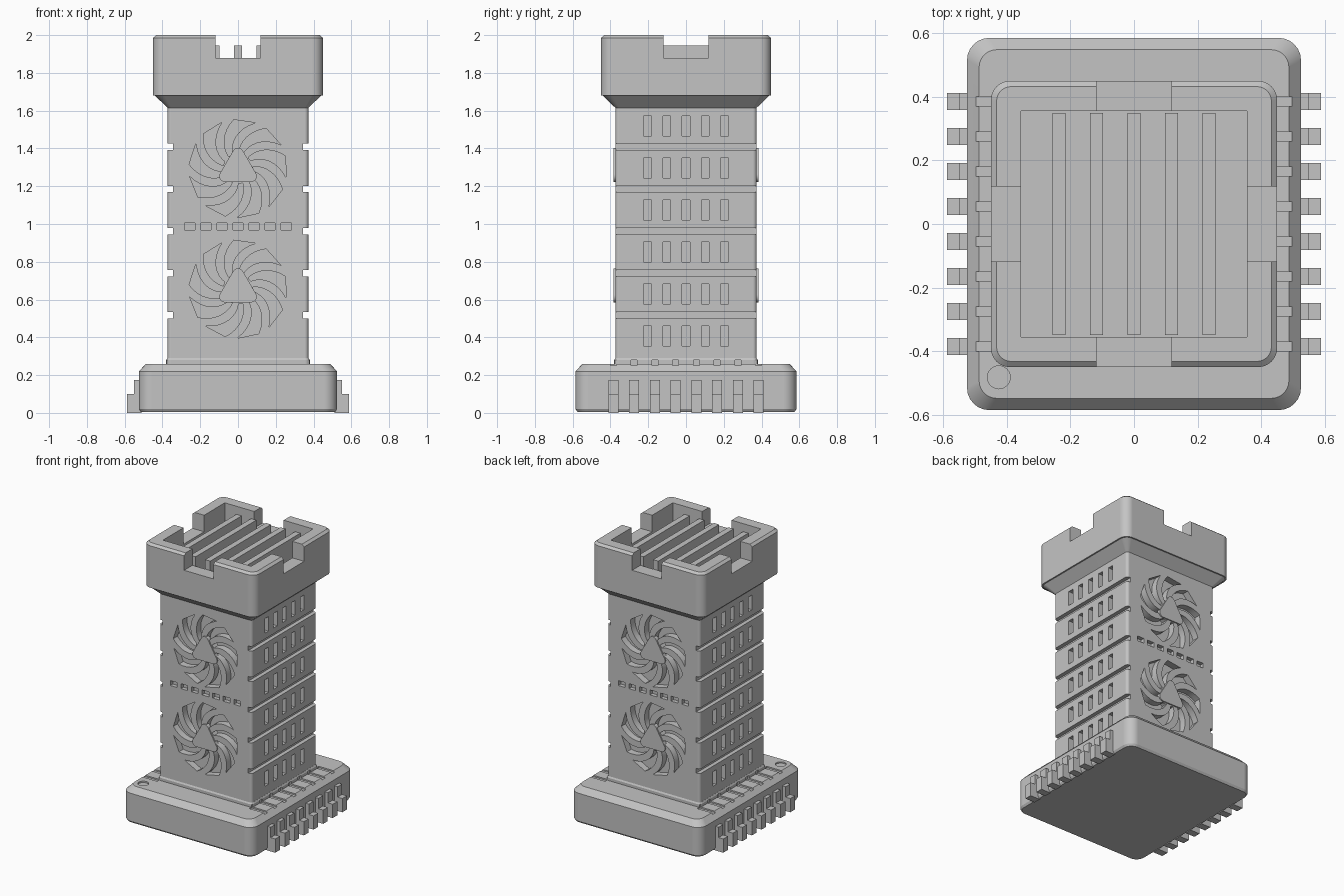
import bpy, bmesh, math
from mathutils import Matrix, Vector

if "Cube" in bpy.data.objects:
    bpy.data.objects.remove(bpy.data.objects["Cube"])

grey = bpy.data.materials.new("plain grey")
grey.diffuse_color = (0.55, 0.55, 0.55, 1)
grey.use_nodes = True
grey.node_tree.nodes["Principled BSDF"].inputs["Base Color"].default_value = grey.diffuse_color


def to_object(name, bm):
    bmesh.ops.recalc_face_normals(bm, faces=bm.faces)
    me = bpy.data.meshes.new(name)
    bm.to_mesh(me)
    bm.free()
    me.materials.append(grey)
    ob = bpy.data.objects.new(name, me)
    bpy.context.collection.objects.link(ob)
    return ob


def prism(bm, pts, vec):
    """Extrude a closed outline of 3D points along vec."""
    a = [bm.verts.new(p) for p in pts]
    b = [bm.verts.new(Vector(p) + Vector(vec)) for p in pts]
    n = len(a)
    bm.faces.new(a)
    bm.faces.new(b[::-1])
    for i in range(n):
        j = (i + 1) % n
        bm.faces.new((a[i], b[i], b[j], a[j]))
    return a + b


def box(bm, x0, x1, y0, y1, z0, z1):
    return prism(bm, [(x0, y0, z0), (x1, y0, z0), (x1, y1, z0), (x0, y1, z0)], (0, 0, z1 - z0))


def add_half_turn(bm):
    """Repeat everything turned 180 degrees about the vertical axis."""
    dup = bmesh.ops.duplicate(bm, geom=bm.verts[:] + bm.edges[:] + bm.faces[:])
    verts = [v for v in dup["geom"] if isinstance(v, bmesh.types.BMVert)]
    bmesh.ops.rotate(bm, verts=verts, matrix=Matrix.Rotation(math.pi, 3, 'Z'))


def loft(name, layers, seg=6):
    """Stack rounded rectangles given as (half x, half y, corner radius, z)."""
    bm = bmesh.new()
    rings = []
    for hx, hy, r, z in layers:
        ring = []
        for k, (sx, sy) in enumerate(((1, 1), (-1, 1), (-1, -1), (1, -1))):
            for i in range(seg + 1):
                t = math.pi / 2 * (k + i / seg)
                ring.append(bm.verts.new((sx * (hx - r) + r * math.cos(t),
                                          sy * (hy - r) + r * math.sin(t), z)))
        rings.append(ring)
    for a, b in zip(rings, rings[1:]):
        for i in range(len(a)):
            j = (i + 1) % len(a)
            bm.faces.new((a[i], a[j], b[j], b[i]))
    bm.faces.new(rings[0][::-1])
    bm.faces.new(rings[-1])
    return to_object(name, bm)


def cut(ob, bm):
    """Subtract a cutter mesh from the object."""
    cutter = to_object("cutter", bm)
    cutter.hide_render = True
    mod = ob.modifiers.new("cut", 'BOOLEAN')
    mod.operation, mod.solver, mod.object = 'DIFFERENCE', 'EXACT', cutter
    dg = bpy.context.evaluated_depsgraph_get()
    me = bpy.data.meshes.new_from_object(ob.evaluated_get(dg))
    ob.modifiers.clear()
    ob.data = me
    bpy.data.objects.remove(cutter)


def smooth(ob):
    bpy.ops.object.select_all(action='DESELECT')
    ob.select_set(True)
    bpy.context.view_layer.objects.active = ob
    bpy.ops.object.shade_smooth_by_angle(angle=math.radians(25))
    ob.modifiers.new("even shading", 'WEIGHTED_NORMAL').keep_sharp = True


PIN_Y = [(i - 3.5) * 0.11 for i in range(8)]
FAN_Z = (1.293, 0.655)

# Base block with a stepped plinth
base = loft("base", [(0.515, 0.575, 0.06, 0.005), (0.525, 0.585, 0.07, 0.02),
                     (0.525, 0.585, 0.07, 0.22), (0.487, 0.548, 0.055, 0.26),
                     (0.38, 0.38, 0.025, 0.26), (0.38, 0.38, 0.025, 0.28),
                     (0.374, 0.374, 0.02, 0.29)])
bm = bmesh.new()
for y in PIN_Y:
    box(bm, 0.37, 0.6, y - 0.016, y + 0.016, 0.25, 0.28)
add_half_turn(bm)
# round corner dimple
prism(bm, [(-0.425 + 0.036 * math.cos(i * math.pi / 12),
            -0.482 + 0.036 * math.sin(i * math.pi / 12), 0.25) for i in range(24)], (0, 0, 0.1))
cut(base, bm)
smooth(base)

# Stepped pins along both sides of the base
bm = bmesh.new()
for y in PIN_Y:
    prism(bm, [(x, y - 0.0265, z) for x, z in ((0.51, 0), (0.588, 0), (0.588, 0.1),
               (0.55, 0.1), (0.55, 0.175), (0.51, 0.175))], (0, 0.053, 0))
add_half_turn(bm)
to_object("side_pins", bm)

# Tower shaft
tower = loft("tower", [(0.373, 0.374, 0.02, 0.28), (0.373, 0.374, 0.02, 1.63)])
bm = bmesh.new()
# side grooves and windows
for i in range(5):
    z = 0.517 + 0.2228 * i
    box(bm, 0.344, 0.5, -0.5, 0.5, z - 0.017, z + 0.017)
for i in range(6):
    z = 0.406 + 0.2228 * i
    for j in range(-2, 3):
        box(bm, 0.335, 0.5, j * 0.102 - 0.021, j * 0.102 + 0.021, z - 0.053, z + 0.053)
add_half_turn(bm)
cut(tower, bm)
# row of small slots and swirling fan openings, front and back
bm = bmesh.new()
for i in range(-3, 4):
    box(bm, i * 0.085 - 0.027, i * 0.085 + 0.027, -0.5, -0.345, 0.969, 1.005)
STEPS = 8
for zc in FAN_Z:
    for k in range(9):
        edges = ([], [])
        for s in range(STEPS + 1):
            t = s / STEPS
            r = 0.08 + 0.18 * t
            mid = math.radians(120 + 40 * k - 38 * t ** 1.3)
            half = math.radians(8 + 5 * t)
            for side, sign in zip(edges, (1, -1)):
                a = mid + sign * half
                side.append((r * math.cos(a), -0.5, zc + r * math.sin(a)))
        prism(bm, edges[0] + edges[1][::-1], (0, 0.175, 0))
add_half_turn(bm)
cut(tower, bm)
smooth(tower)

# Rounded three-cornered fan hubs
bm = bmesh.new()
for zc in FAN_Z:
    pts = []
    for k in range(3):
        c = math.pi / 2 + k * math.tau / 3
        for i in range(9):
            a = c + math.pi / 3 * (i / 4 - 1)
            pts.append((0.08 * math.cos(c) + 0.03 * math.cos(a), -0.383,
                        zc + 0.08 * math.sin(c) + 0.03 * math.sin(a)))
    prism(bm, pts, (0, 0.03, 0))
add_half_turn(bm)
smooth(to_object("fan_hubs", bm))

# Flared crown with hollow top and a notch in each wall
crown = loft("crown", [(0.373, 0.374, 0.02, 1.615), (0.44, 0.44, 0.05, 1.68),
                       (0.45, 0.45, 0.06, 1.68), (0.45, 0.45, 0.06, 1.985),
                       (0.432, 0.432, 0.045, 2.0)])
for x, y, z in ((0.355, 0.355, 1.80), (0.118, 0.6, 1.88), (0.6, 0.118, 1.88)):
    bm = bmesh.new()
    box(bm, -x, x, -y, y, z, 2.1)
    cut(crown, bm)
smooth(crown)

# Ribs standing inside the crown
bm = bmesh.new()
for i in range(-2, 3):
    box(bm, i * 0.118 - 0.021, i * 0.118 + 0.021, -0.349, 0.349, 1.79, 1.945)
to_object("crown_ribs", bm)
